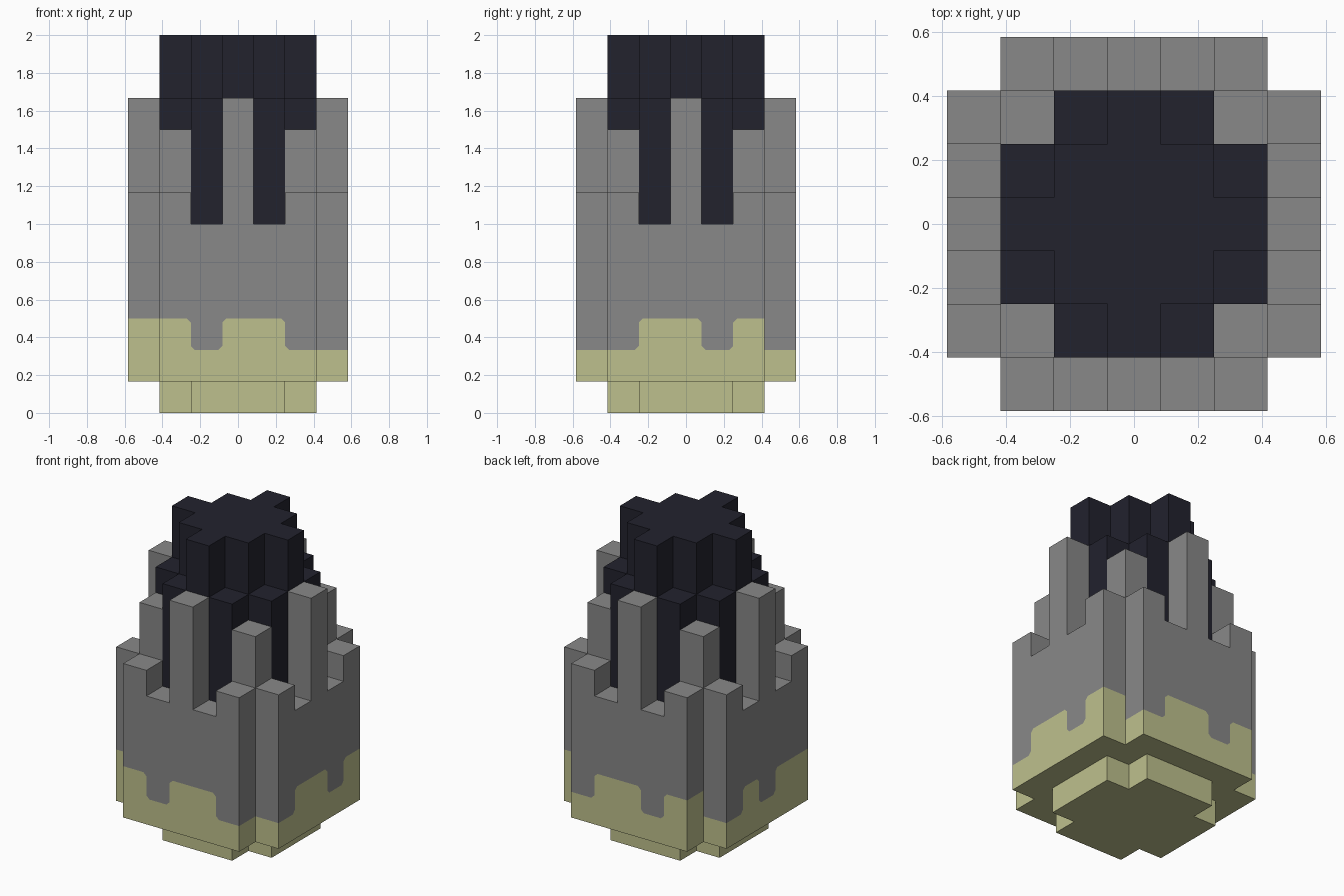
import bpy, bmesh
from math import radians
from mathutils import Vector

U = 1 / 6          # edge of one block
CHAMFER = 0.13     # clipped corner of the painted edge, in blocks

cube = bpy.data.objects.get("Cube")
if cube:
    bpy.data.objects.remove(cube, do_unlink=True)


def material(name, rgb):
    m = bpy.data.materials.new(name)
    m.use_nodes = True
    m.diffuse_color = (*rgb, 1)
    m.node_tree.nodes["Principled BSDF"].inputs["Base Color"].default_value = (*rgb, 1)
    return m


YELLOW, GREY, DARK = range(3)
MATERIALS = [material("pale_yellow", (0.515, 0.527, 0.266)),
             material("stone_grey", (0.246, 0.246, 0.246)),
             material("dark_navy", (0.016, 0.016, 0.027))]

# Columns of blocks for each part: (x, y) -> (bottom, top)
base, shell, posts, core = {}, {}, {}, {}
for x in range(-3, 4):
    for y in range(-3, 4):
        near, far = sorted((abs(x), abs(y)))
        if far == 3 and near < 3:
            shell[x, y] = (1, (10, 6, 7)[near])
        elif near == far == 2:
            posts[x, y] = (1, 9)
        elif far < 3:
            base[x, y] = (0, 1)
            core[x, y] = (1, 10 if (near, far) == (1, 2) else 12)

# Shell columns where the grey reaches one block further down
LOW = {(-1, -3), (2, -3), (3, -2), (3, 1), (2, 3), (-1, 3), (-3, 2), (-3, 0)}


def blocks(columns):
    return {(x, y, z) for (x, y), (lo, hi) in columns.items() for z in range(lo, hi)}


SOLID = set().union(*(blocks(p) for p in (base, shell, posts, core)))
Z = Vector((0, 0, 1))
NORMALS = [Vector(n) for n in ((1, 0, 0), (-1, 0, 0), (0, 1, 0), (0, -1, 0), (0, 0, 1), (0, 0, -1))]


def shell_paint(x, y, z):
    return YELLOW if z < (2 if (x, y) in LOW else 3) else GREY


def build(name, columns, paint):
    bm = bmesh.new()

    def face(points, index):
        f = bm.faces.new([bm.verts.new(p * U) for p in points])
        f.material_index = index

    for cell in blocks(columns):
        centre = Vector(cell) + Z / 2
        for n in NORMALS:
            if tuple(int(c) for c in Vector(cell) + n) in SOLID:
                continue
            # Side and up directions of this block face
            t, v = (Vector((1, 0, 0)), Vector((0, n.z, 0))) if n.z else (Vector((-n.y, n.x, 0)), Z)
            signs = [(-1, -1), (1, -1), (1, 1), (-1, 1)]
            corners = [centre + (n + t * a + v * b) / 2 for a, b in signs]
            index = paint(*cell)
            outline = []
            for i, (a, b) in enumerate(signs):
                p = corners[i]
                side = (int(cell[0] + a * t.x), int(cell[1] + a * t.y))
                low = cell[:2] in LOW
                step = (columns is shell and not n.z and cell[2] == 2 and side in shell
                        and (side in LOW) != low and b == (-1 if low else 1))
                if step:
                    # Clip the corner of the painted edge
                    q = p + (corners[i - 1] - p) * CHAMFER
                    r = p + (corners[(i + 1) % 4] - p) * CHAMFER
                    face([q, p, r], GREY if index == YELLOW else YELLOW)
                    outline += [q, r]
                else:
                    outline.append(p)
            face(outline, index)
    bmesh.ops.remove_doubles(bm, verts=bm.verts, dist=0.0005)
    bmesh.ops.dissolve_limit(bm, angle_limit=radians(1), verts=bm.verts,
                             edges=bm.edges, delimit={'MATERIAL'})
    mesh = bpy.data.meshes.new(name)
    for m in MATERIALS:
        mesh.materials.append(m)
    bm.to_mesh(mesh)
    bm.free()
    bpy.context.collection.objects.link(bpy.data.objects.new(name, mesh))


build("base", base, lambda x, y, z: YELLOW)
build("shell", shell, shell_paint)
build("corner_posts", posts, lambda x, y, z: YELLOW if z < 2 else GREY)
build("core", core, lambda x, y, z: DARK)
